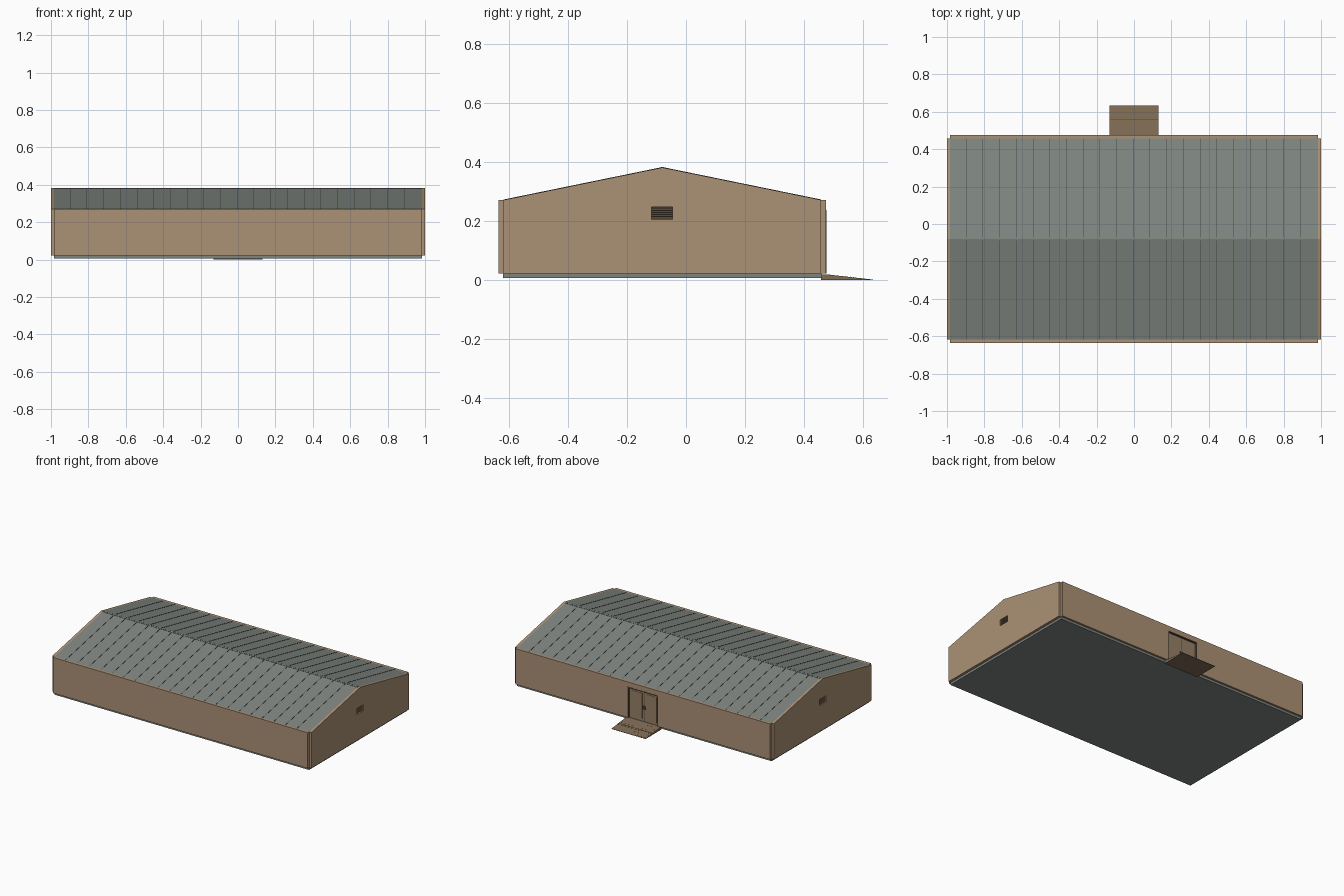
import bpy, bmesh
from math import atan2, hypot
from mathutils import Vector

if "Cube" in bpy.data.objects:
    bpy.data.objects.remove(bpy.data.objects["Cube"], do_unlink=True)


def material(name, r, g, b):
    m = bpy.data.materials.new(name)
    m.use_nodes = True
    m.diffuse_color = (r, g, b, 1)
    m.node_tree.nodes["Principled BSDF"].inputs["Base Color"].default_value = (r, g, b, 1)
    return m


TAN = material("tan wall", 0.41, 0.285, 0.18)
GREY = material("grey green metal", 0.21, 0.235, 0.215)
SEAM = material("dark seam", 0.06, 0.065, 0.06)
BROWN = material("brown ramp", 0.22, 0.15, 0.09)
DOOR = material("door brown", 0.31, 0.215, 0.135)
DARK = material("dark brown", 0.10, 0.07, 0.042)

# Main dimensions
RIDGE_Y, RIDGE_Z, EAVE_Z, FLOOR_Z = -0.08, 0.382, 0.272, 0.023
CORE_X, HALF_Y = 0.983, 0.538
FRONT, BACK = RIDGE_Y - HALF_Y, RIDGE_Y + HALF_Y
WALL = 0.017


def prism(name, profile, x0, x1, mat):
    """Extrude a (y, z) profile along x."""
    bm = bmesh.new()
    face = bm.faces.new([bm.verts.new((x0, y, z)) for y, z in profile])
    ext = bmesh.ops.extrude_face_region(bm, geom=[face])
    moved = [v for v in ext["geom"] if isinstance(v, bmesh.types.BMVert)]
    bmesh.ops.translate(bm, verts=moved, vec=(x1 - x0, 0, 0))
    bmesh.ops.recalc_face_normals(bm, faces=bm.faces[:])
    mesh = bpy.data.meshes.new(name)
    bm.to_mesh(mesh)
    bm.free()
    mesh.materials.append(mat)
    obj = bpy.data.objects.new(name, mesh)
    bpy.context.collection.objects.link(obj)
    return obj


def box(name, x0, x1, y0, y1, z0, z1, mat):
    return prism(name, [(y0, z0), (y1, z0), (y1, z1), (y0, z1)], x0, x1, mat)


def sloped_strip(name, x0, x1, start, end, height, mat):
    """Thin raised strip lying on a slope between two (y, z) points."""
    s, e = Vector(start), Vector(end)
    d = (e - s).normalized()
    n = Vector((-d.y, d.x))
    if n.y < 0:
        n = -n
    return prism(name, [s, e, e + n * height, s + n * height], x0, x1, mat)


# Gabled core whose upward faces are the roof
gable = [(FRONT, FLOOR_Z), (BACK, FLOOR_Z), (BACK, EAVE_Z), (RIDGE_Y, RIDGE_Z), (FRONT, EAVE_Z)]
core = prism("roofed_core", gable, -CORE_X, CORE_X, TAN)
core.data.materials.append(GREY)
for p in core.data.polygons:
    p.material_index = int(p.normal.z > 0.5)

box("foundation", -CORE_X, CORE_X, FRONT - 0.003, BACK + 0.003, 0.007, FLOOR_Z, GREY)

# Roof seams on both slopes and a ridge cap
for side, eave_y in (("front", FRONT), ("back", BACK)):
    for k in range(-10, 11):
        x = k * 0.0893 - 0.004
        sloped_strip(f"{side}_roof_seam", x - 0.0015, x + 0.0015,
                     (eave_y, EAVE_Z), (RIDGE_Y, RIDGE_Z), 0.0015, SEAM)
    cap_y = RIDGE_Y + (0.008 if side == "back" else -0.008)
    cap_z = RIDGE_Z - 0.008 * (RIDGE_Z - EAVE_Z) / HALF_Y
    sloped_strip(f"{side}_ridge_cap", -CORE_X, CORE_X,
                 (cap_y, cap_z), (RIDGE_Y, RIDGE_Z), 0.002, GREY)

# Gable walls with recessed louvre vents
VY0, VY1, VZ0, VZ1 = -0.117, -0.045, 0.205, 0.248
for side, s in (("left", 1), ("right", -1)):
    wall = prism(f"{side}_gable_wall", gable, s * CORE_X, s * 1.0, TAN)
    cutter = box("vent_cutter", s * (CORE_X - 0.01), s * 1.05, VY0, VY1, VZ0, VZ1, DARK)
    cutter.hide_render = True
    mod = wall.modifiers.new("vent_hole", "BOOLEAN")
    mod.object, mod.operation, mod.solver = cutter, "DIFFERENCE", "EXACT"
    bpy.context.view_layer.objects.active = wall
    bpy.ops.object.modifier_apply(modifier=mod.name)
    bpy.data.objects.remove(cutter, do_unlink=True)
    box(f"{side}_vent_back", s * (CORE_X - 0.002), s * (CORE_X + 0.002), VY0, VY1, VZ0, VZ1, DARK)
    slats = 6
    pitch = (VZ1 - VZ0) / slats
    for i in range(slats):
        z = VZ0 + i * pitch
        box(f"{side}_vent_slat", s * CORE_X, s * (CORE_X + 0.01), VY0, VY1,
            z + pitch * 0.2, z + pitch * 0.7, BROWN)

# Long walls, the back one with a doorway
DX, DTOP = 0.118, 0.238
box("front_wall", -CORE_X, CORE_X, FRONT - WALL, FRONT, FLOOR_Z, EAVE_Z, TAN)
y0, y1 = BACK, BACK + WALL
box("back_wall_left", DX, CORE_X, y0, y1, FLOOR_Z, EAVE_Z, TAN)
box("back_wall_right", -CORE_X, -DX, y0, y1, FLOOR_Z, EAVE_Z, TAN)
box("back_wall_lintel", -DX, DX, y0, y1, DTOP, EAVE_Z, TAN)

# Double door with frame and handles
T = 0.006
box("door_frame_top", -DX, DX, y0, y1 + 0.001, DTOP - T, DTOP, DARK)
for side, s in (("left", 1), ("right", -1)):
    box(f"{side}_door_frame", s * DX, s * (DX - T), y0, y1 + 0.001, FLOOR_Z, DTOP, DARK)
    box(f"{side}_door_leaf", s * 0.0015, s * (DX - T), y0, y0 + 0.004, FLOOR_Z, DTOP - T, DOOR)
    box(f"{side}_door_panel", s * 0.014, s * (DX - 0.02), y0, y0 + 0.006,
        FLOOR_Z + 0.015, DTOP - 0.022, DOOR)
    box(f"{side}_door_handle", s * 0.005, s * 0.01, y0, y0 + 0.009, 0.105, 0.13, DARK)
box("door_gap", -0.0015, 0.0015, y0, y0 + 0.002, FLOOR_Z, DTOP - T, DARK)

# Wedge ramp with seams and a grid of small treads
RX, R0, R1, RTOP = 0.132, BACK, 0.634, 0.02
LIP = BACK + WALL


def ramp_z(y):
    return RTOP + (0.002 - RTOP) * (y - LIP) / (R1 - LIP)


prism("ramp", [(R0, 0), (R1, 0), (R1, 0.002), (LIP, RTOP), (R0, RTOP)], -RX, RX, BROWN)
sloped_strip("ramp_hinge", -RX, RX, (0.556, ramp_z(0.556)), (0.559, ramp_z(0.559)), 0.001, SEAM)
rows, cols = 6, 10
for r in range(rows):
    y = LIP + (r + 0.5) * (R1 - LIP) / rows
    for c in range(cols):
        x = -RX + (c + 0.3 + 0.4 * (r % 2)) * 2 * RX / cols
        sloped_strip("ramp_tread", x - 0.003, x + 0.003, (y - 0.001, ramp_z(y - 0.001)),
                     (y + 0.001, ramp_z(y + 0.001)), 0.001, BROWN)
